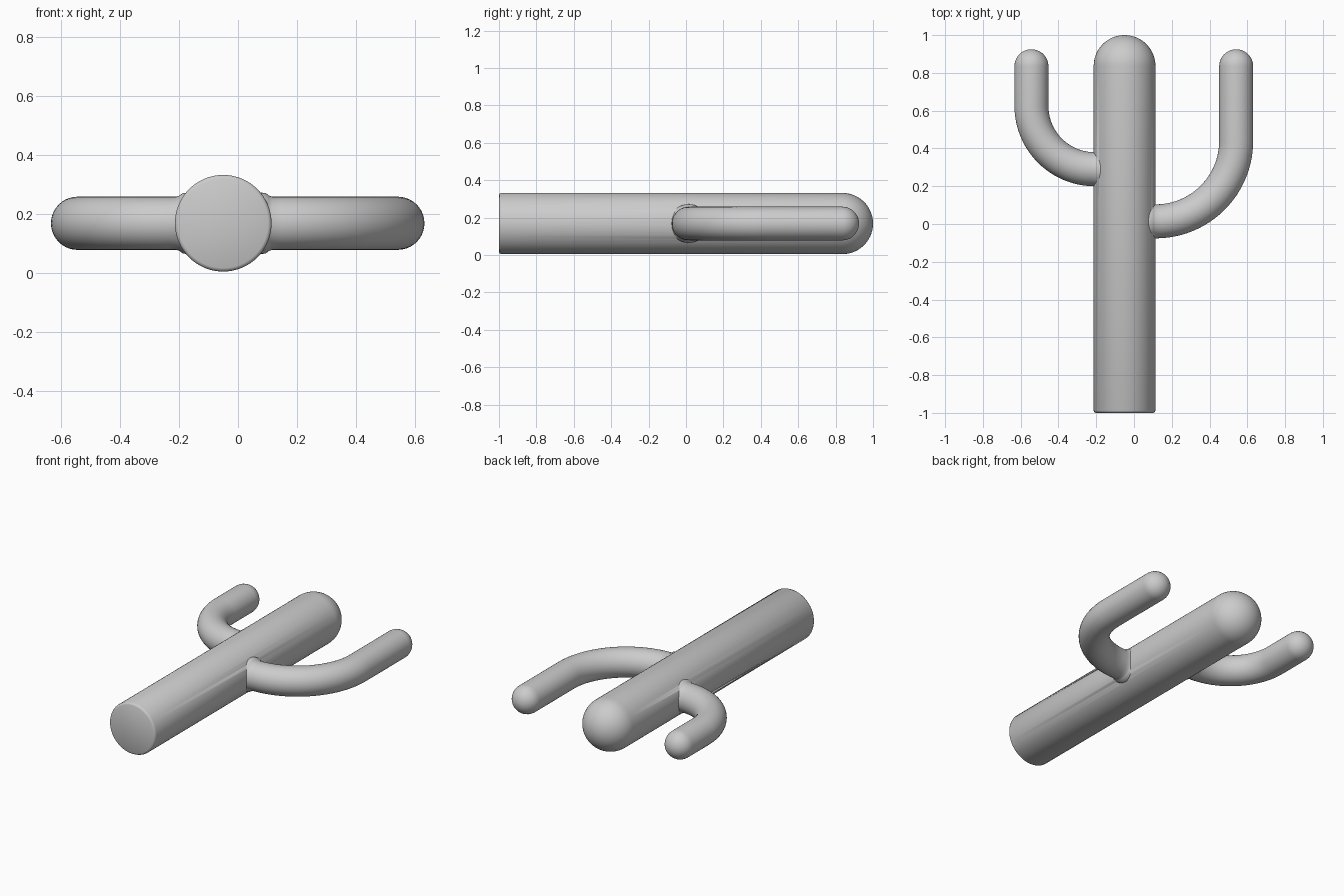
import bpy, bmesh
from math import sin, cos, pi, radians
from mathutils import Vector

if "Cube" in bpy.data.objects:
    bpy.data.objects.remove(bpy.data.objects["Cube"])

ZC = 0.168
UP = Vector((0, 0, 1))


def sweep(name, rings, sides):
    """Skin circular rings (x, y, heading angle, radius) lying along a flat path."""
    bm = bmesh.new()
    loops = []
    for x, y, a, r in rings:
        side = Vector((sin(a), -cos(a), 0))
        c = Vector((x, y, ZC))
        loops.append([bm.verts.new(c + r * (cos(t) * side + sin(t) * UP))
                      for t in (2 * pi * i / sides for i in range(sides))])
    for p, q in zip(loops, loops[1:]):
        for i in range(sides):
            j = (i + 1) % sides
            bm.faces.new((p[i], p[j], q[j], q[i]))
    bm.faces.new(loops[0][::-1])
    bm.faces.new(loops[-1])
    bmesh.ops.recalc_face_normals(bm, faces=bm.faces)
    me = bpy.data.meshes.new(name)
    bm.to_mesh(me)
    bm.free()
    ob = bpy.data.objects.new(name, me)
    bpy.context.collection.objects.link(ob)
    return ob


def dome(x, tip, r, n):
    """Rings of a rounded end pointing along +y."""
    return [(x, tip - r + r * sin(t), pi / 2, r * cos(t))
            for t in (radians(88) * i / n for i in range(n + 1))]


def arm(name, s, x_end, x_root, y_root, bend):
    """Arm leaving the trunk sideways (s = +1 right, -1 left), curving to +y."""
    r = 0.09
    a0 = 0 if s > 0 else pi
    # flared root, hidden start inside the trunk
    rings = [(x_root - s * d, y_root, a0, rr)
             for d, rr in ((0.10, 0.105), (0.022, 0.103), (0.010, 0.094))]
    # quarter bend
    n = 24
    for i in range(n + 1):
        t = pi / 2 * i / n
        rings.append((x_root + s * bend * sin(t), y_root + bend * (1 - cos(t)),
                      a0 + s * t, r))
    rings += dome(x_end, 0.925, r, 10)
    return sweep(name, rings, 40)


# trunk: flat base with a tiny rounded rim, domed top
X, R = -0.05, 0.1635
trunk = sweep("cactus_trunk",
              [(X, -1, pi / 2, R - 0.012), (X, -0.996, pi / 2, R - 0.004),
               (X, -0.988, pi / 2, R)] + dome(X, 1.0, R, 16), 64)

# two arms of different size
arms = [arm("right_arm", 1, 0.541, 0.115, 0.014, 0.426),
        arm("left_arm", -1, -0.543, -0.208, 0.29, 0.335)]

# fuse the arms into the trunk
bpy.context.view_layer.objects.active = trunk
for a in arms:
    m = trunk.modifiers.new("fuse", 'BOOLEAN')
    m.operation, m.solver, m.object = 'UNION', 'EXACT', a
    bpy.ops.object.modifier_apply(modifier=m.name)
    bpy.data.objects.remove(a)
trunk.name = "cactus"

trunk.select_set(True)
bpy.ops.object.shade_smooth_by_angle(angle=radians(40))
